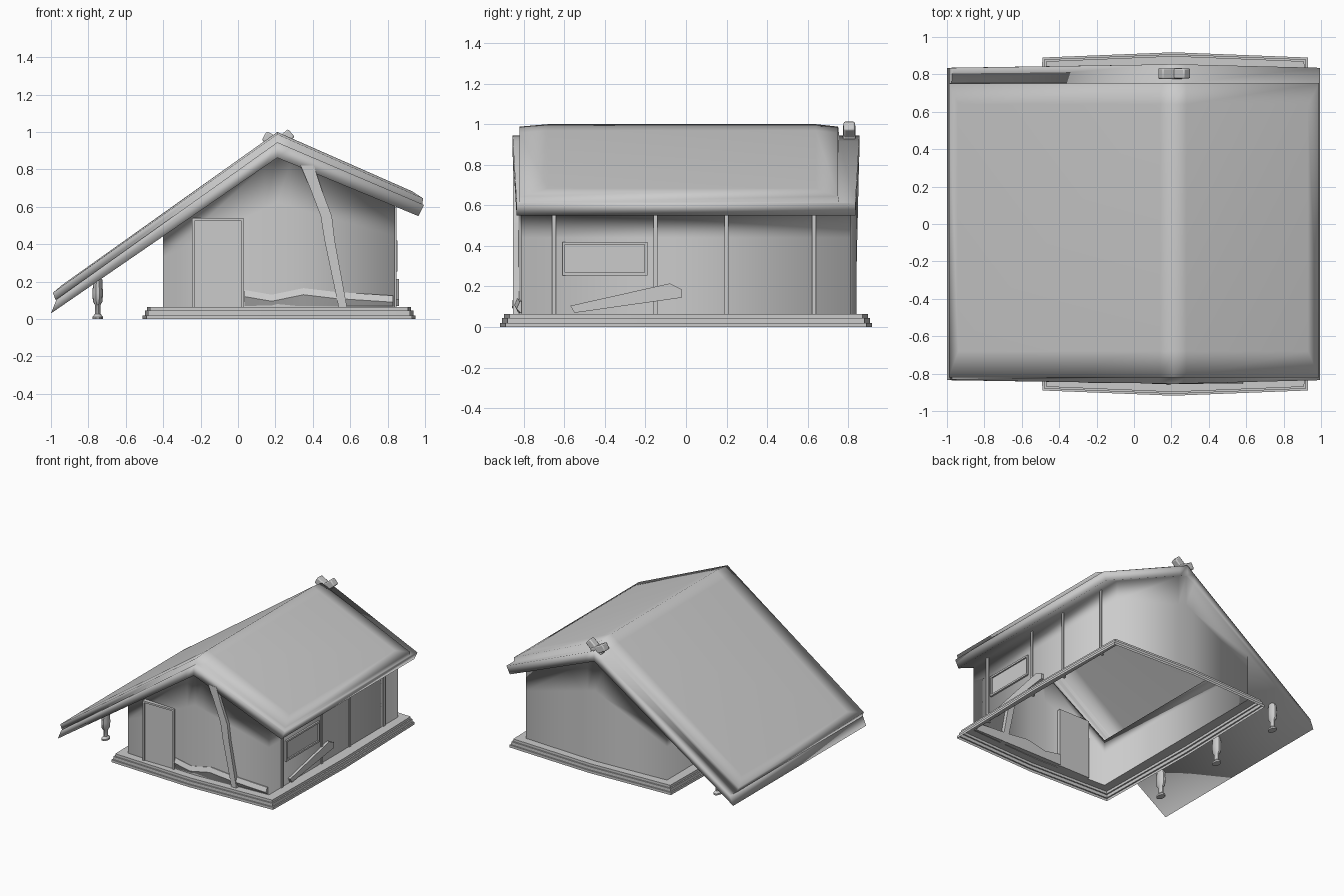
import bpy, bmesh, math
from mathutils import Vector

if "Cube" in bpy.data.objects:
    bpy.data.objects.remove(bpy.data.objects["Cube"], do_unlink=True)

mat = bpy.data.materials.new("plain grey")
mat.use_nodes = True
grey = (0.6, 0.6, 0.6, 1)
mat.diffuse_color = grey
mat.node_tree.nodes["Principled BSDF"].inputs["Base Color"].default_value = grey


def loft(name, rings, cap="both", bevel=0, angle=35):
    """Skin closed rings; cap both ends, none, or the top with front-to-back strips."""
    bm = bmesh.new()
    loops = [[bm.verts.new(p) for p in ring] for ring in rings]
    n = len(loops[0])
    for a, b in zip(loops, loops[1:]):
        for i in range(n):
            j = (i + 1) % n
            bm.faces.new((a[i], a[j], b[j], b[i]))
    top = loops[-1]
    if cap == "both":
        bm.faces.new(loops[0][::-1])
        bm.faces.new(top)
        bmesh.ops.recalc_face_normals(bm, faces=bm.faces)
    elif cap == "strips":
        for i in range(n // 2 - 1):
            bm.faces.new((top[i], top[i + 1], top[n - 2 - i], top[n - 1 - i]))
    mesh = bpy.data.meshes.new(name)
    bm.to_mesh(mesh)
    bm.free()
    mesh.materials.append(mat)
    ob = bpy.data.objects.new(name, mesh)
    bpy.context.collection.objects.link(ob)
    bpy.ops.object.select_all(action='DESELECT')
    ob.select_set(True)
    bpy.context.view_layer.objects.active = ob
    bpy.ops.object.shade_smooth_by_angle(angle=math.radians(angle))
    if bevel:
        mod = ob.modifiers.new("soft edges", 'BEVEL')
        mod.width, mod.segments = bevel, 2
    return ob


def box(name, lo, hi):
    (x0, y0, z0), (x1, y1, z1) = lo, hi
    return loft(name, [[(x0, y0, z), (x1, y0, z), (x1, y1, z), (x0, y1, z)]
                       for z in (z0, z1)])


def beam(name, a, b, width, depth):
    """Rectangular bar between two points lying in an xz plane."""
    a, b = Vector(a), Vector(b)
    d = (b - a).normalized()
    side = Vector((-d.z, 0, d.x)) * width / 2
    y = Vector((0, depth / 2, 0))
    return loft(name, [[p + side + y, p - side + y, p - side - y, p + side - y]
                       for p in (a, b)], bevel=0.008)


RIDGE = 0.21

# Stepped plinth, open underneath
def plinth_ring(gx, gy, z):
    x0, x1, y, bow = -0.40 - gx, 0.84 + gx, 0.81 + gy, 0.028
    return [(x0, -y, z), (RIDGE, -y - bow, z), (x1, -y, z), (x1 + bow * gx * 8, 0, z),
            (x1, y, z), (RIDGE, y + bow, z), (x0, y, z), (x0 - bow * gx * 8, 0, z)]


steps = [(0.09, 0.08, 0), (0.09, 0.08, 0.02), (0.08, 0.07, 0.02), (0.08, 0.07, 0.045),
         (0.07, 0.06, 0.045), (0.07, 0.06, 0.065), (0, 0, 0.065)]
loft("plinth", [plinth_ring(*s) for s in steps], cap="none")


# House shell: walls, soffit, eaves and roof skin in one
def gable(x, left, apex, right):
    """Height at x of a gable line given by (x, z) ends and the apex height."""
    ex, ez = left if x < RIDGE else right
    return apex + (ez - apex) * (x - RIDGE) / (ex - RIDGE)


def shell_ring(x0, x1, front, back, height, bow=0.0):
    xs = [x0, RIDGE - 0.07, RIDGE, RIDGE + 0.07, x1]
    bows = [0, 0.9 * bow, bow, 0.9 * bow, 0]
    pts = [(x, -front - b) for x, b in zip(xs, bows)]
    pts += [(x, back + b) for x, b in zip(xs, bows)][::-1]
    return [(x, y, height(x)) for x, y in pts]


def soffit(x):
    return gable(x, (-1.0, 0.03), 0.862, (0.965, 0.55))


def ledge(x):
    return gable(x, (-0.97, 0.105), 0.945, (0.995, 0.61))


def roof_edge(x):
    return gable(x, (-0.99, 0.14), 0.988, (0.99, 0.645))


def roof_top(x):
    return gable(x, (-0.99, 0.147), 1.0, (0.99, 0.657))


shell = [shell_ring(-0.40, 0.84, 0.81, 0.81,
                    lambda x, t=t: 0.065 + t * (soffit(x) - 0.065), 0.03)
         for t in (0, 0.35, 0.7, 1)]
shell += [shell_ring(-1.0, 0.965, 0.835, 0.835, soffit, 0.02),
          shell_ring(-0.97, 0.995, 0.835, 0.835, ledge, 0.02),
          shell_ring(-0.975, 0.985, 0.82, 0.755, ledge),
          shell_ring(-0.99, 0.99, 0.82, 0.75, roof_edge),
          shell_ring(-0.94, 0.93, 0.68, 0.64, roof_top)]
loft("house_shell", shell, cap="strips", angle=179)

# Crossed rafter tips above the back gable
beam("crossed_tip_left", (0.18, 0.805, 0.905), (0.285, 0.805, 0.995), 0.055, 0.055)
beam("crossed_tip_right", (0.25, 0.805, 0.92), (0.14, 0.805, 0.98), 0.055, 0.06)

# Turned posts under the low eave, broader along the eave
turning = [(0.027, 0), (0.027, 0.012), (0.015, 0.028), (0.015, 0.075),
           (0.026, 0.095), (0.028, 0.14), (0.024, 0.215)]
for k in (-1, 0, 1):
    loft("eave_post", [[(-0.75 + r * math.cos(i * math.tau / 10),
                         0.04 + 0.63 * k + 1.5 * r * math.sin(i * math.tau / 10), z)
                        for i in range(10)] for r, z in turning])

# Thin upright studs on the tall side wall
for y in (-0.65, -0.15, 0.2, 0.63):
    box("wall_stud", (0.82, y - 0.01, 0.065), (0.848, y + 0.01, 0.6))

# Door with frame
L, R, T, W = -0.245, 0.03, 0.54, 0.014
box("door_panel", (L, -0.84, 0.065), (R, -0.80, T - W))
box("door_jamb", (L, -0.85, 0.065), (L + W, -0.80, T))
box("door_jamb", (R - W, -0.85, 0.065), (R, -0.80, T))
box("door_head", (L, -0.85, T - W), (R, -0.80, T))

# Window with frame on the tall side wall
A, B, C, D = -0.61, -0.19, 0.255, 0.42
box("window_panel", (0.82, A, C), (0.843, B, D))
for y in (A, B - W):
    box("window_jamb", (0.82, y, C), (0.854, y + W, D))
for z in (C, D - W):
    box("window_rail", (0.82, A, z), (0.854, B, z + W))

# Crooked front support
bends = [(0.56, 0.065, 0.045), (0.49, 0.42, 0.055), (0.472, 0.55, 0.06),
         (0.415, 0.70, 0.06), (0.37, 0.82, 0.07)]
loft("crooked_support", [[(x - w / 2, -0.852, z), (x + w / 2, -0.852, z),
                          (x + w / 2, -0.79, z), (x - w / 2, -0.79, z)]
                         for x, z, w in bends])

# Broken skirting along the front, undercut at the foot
ragged = [(0.035, 0.155, 0.852), (0.18, 0.13, 0.857), (0.35, 0.165, 0.855),
          (0.52, 0.145, 0.848), (0.83, 0.125, 0.835)]
loft("broken_skirting", [[(x, -0.79, 0.066), (x, 0.02 - y, 0.07), (x, -y, z - 0.035),
                          (x, 0.015 - y, z), (x, -0.79, z)] for x, z, y in ragged])

# Fallen plank against the side wall
plank = [(-0.57, 0.105), (-0.55, 0.07), (-0.02, 0.145), (-0.02, 0.185), (-0.08, 0.215)]
loft("fallen_plank", [[(x, y, z) for y, z in plank] for x in (0.83, 0.86)])
